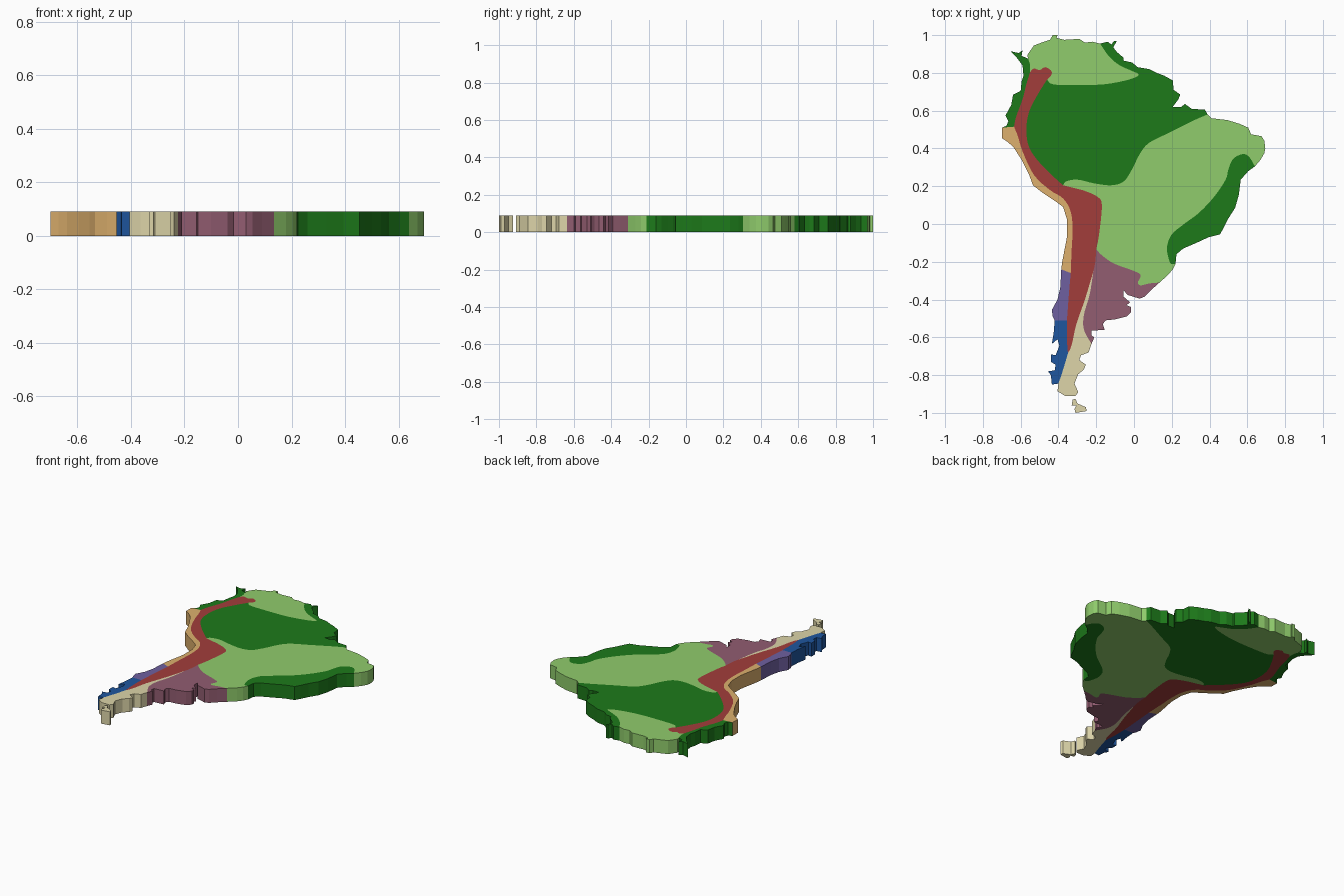
import bpy, bmesh
from mathutils import Vector

HEIGHT = 0.09
lines = {}


def coast(name, *v):
    """Jagged polyline, stored as x, y pairs."""
    lines[name] = [Vector(p) for p in zip(v[::2], v[1::2])]


def border(name, *v, steps=4):
    """Smooth curve (Catmull-Rom) shared by two neighbouring regions."""
    p = [Vector(q) for q in zip(v[::2], v[1::2])]
    e = [2 * p[0] - p[1]] + p + [2 * p[-1] - p[-2]]
    out = []
    for a, b, c, d in zip(e, e[1:], e[2:], e[3:]):
        for i in range(steps):
            t = i / steps
            out.append(0.5 * (2 * b + (c - a) * t + (2 * a - 5 * b + 4 * c - d) * t**2
                              + (3 * b - a - 3 * c + d) * t**3))
    lines[name] = out + [p[-1]]


# Coastline, clockwise from the north-west
coast("c_north", -.56, .875, -.565, .895, -.53, .945, -.49, .96, -.445, .975, -.43, 1, -.405, 1, -.41, .985,
      -.37, .975, -.29, .98, -.26, .96, -.22, .965, -.18, .955)
coast("c_rainforest", -.18, .955, -.14, .965, -.12, .95, -.105, .97, -.09, .97, -.11, .935, -.09, .91,
      -.055, .88, -.055, .865, -.01, .855, .02, .83, .08, .82, .12, .80, .16, .785, .205, .76, .21, .71,
      .245, .685, .235, .66, .205, .62, .25, .62, .27, .635, .305, .61, .375, .605, .39, .58)
coast("c_northeast", .39, .58, .41, .56, .495, .55, .56, .53, .605, .51, .62, .475, .675, .465,
      .69, .44, .695, .40, .69, .375, .67, .34, .64, .305)
coast("c_forest", .64, .305, .605, .28, .565, .235, .555, .155, .535, .085, .50, .03, .475, -.02,
      .455, -.055, .395, -.07, .33, -.10, .26, -.13, .225, -.16, .22, -.21)
coast("c_southeast", .22, -.21, .205, -.24, .18, -.27, .135, -.31)
coast("c_grassland", .135, -.31, .09, -.35, .055, -.385, .03, -.395, -.035, -.375, -.055, -.35, -.055, -.385,
      -.02, -.415, -.04, -.43, -.015, -.44, -.015, -.465, -.04, -.49, -.10, -.505, -.15, -.51, -.165, -.53,
      -.155, -.56, -.225, -.565, -.225, -.59, -.21, -.60, -.225, -.635)
coast("c_steppe", -.225, -.635, -.24, -.68, -.28, -.695, -.29, -.72, -.255, -.745, -.265, -.77, -.295, -.795,
      -.315, -.845, -.295, -.89, -.31, -.91, -.365, -.91, -.405, -.885, -.40, -.845)
coast("c_fjords", -.40, -.845, -.435, -.85, -.44, -.80, -.455, -.78, -.42, -.775, -.415, -.745, -.44, -.73,
      -.44, -.69, -.415, -.695, -.395, -.645, -.405, -.61, -.435, -.635, -.425, -.575, -.42, -.51)
coast("c_scrub", -.42, -.51, -.43, -.49, -.435, -.455, -.405, -.40, -.39, -.335, -.385, -.24)
coast("c_desert", -.385, -.24, -.38, -.20, -.355, -.07, -.355, .025, -.375, .09, -.415, .12, -.49, .17,
      -.535, .205, -.555, .26, -.595, .34, -.64, .41, -.67, .435, -.70, .455, -.70, .51)
coast("c_west", -.70, .51, -.675, .52, -.665, .545, -.68, .575, -.65, .63, -.64, .685, -.60, .705, -.595, .755,
      -.585, .785, -.59, .84, -.62, .88, -.655, .915, -.61, .905, -.59, .92, -.595, .89, -.56, .875)

# Inner borders
border("west_north", -.55, .805, -.55, .84, -.56, .875)
border("north_rain", -.46, .765, -.43, .74, -.315, .735, -.155, .74, -.025, .765, .025, .79, -.01, .81,
       -.075, .84, -.13, .885, -.18, .955)
border("rain_savanna", .39, .58, .32, .55, .19, .485, .08, .43, .03, .37, -.01, .29, -.055, .225, -.12, .205,
       -.21, .215, -.30, .235, -.36, .225, -.375, .205)
border("forest_savanna", .64, .305, .61, .355, .575, .37, .525, .345, .50, .29, .485, .235, .425, .145,
       .345, .06, .265, 0, .20, -.055, .175, -.12, .18, -.17, .195, -.21, .22, -.21)
border("savanna_grass", .135, -.31, .08, -.315, .035, -.325, .02, -.31, .035, -.27, -.01, -.245,
       -.105, -.21, -.165, -.17, -.20, -.135)
border("grass_steppe", -.215, -.25, -.235, -.375, -.265, -.48, -.265, -.56, -.225, -.635)
border("steppe_fjords", -.35, -.685, -.375, -.77, -.40, -.845)
coast("fjords_scrub", -.42, -.51, -.355, -.51)
coast("scrub_desert", -.385, -.24, -.335, -.26)
coast("desert_west", -.70, .51, -.635, .515)

# Mountain range edges
border("m_west", -.55, .805, -.57, .74, -.59, .66, -.625, .565, -.635, .515)
border("m_desert", -.635, .515, -.615, .465, -.59, .385, -.53, .26, -.445, .18, -.375, .135, -.335, .065,
       -.325, -.03, -.33, -.135, -.335, -.26)
border("m_scrub", -.335, -.26, -.345, -.375, -.355, -.51)
border("m_fjords", -.355, -.51, -.355, -.61, -.35, -.685)
border("m_steppe", -.35, -.685, -.33, -.64, -.305, -.53, -.26, -.40, -.215, -.25)
border("m_grass", -.215, -.25, -.205, -.20, -.20, -.135)
border("m_savanna", -.20, -.135, -.185, -.055, -.17, .10, -.195, .145, -.26, .175, -.315, .19, -.375, .205)
border("m_rain", -.375, .205, -.42, .245, -.50, .325, -.555, .405, -.57, .50, -.555, .595, -.51, .685, -.46, .765)
border("m_north", -.46, .765, -.44, .785, -.437, .81, -.47, .83, -.50, .815, -.53, .823, -.55, .805)

# Southern island
coast("island", -.325, -.93, -.31, -.925, -.30, -.95, -.255, -.97, -.25, -.99, -.31, -1, -.315, -.98,
      -.305, -.96, -.33, -.96, -.325, -.93)


def material(name, hexcode):
    def lin(c):
        return c / 12.92 if c < .04045 else ((c + .055) / 1.055) ** 2.4
    m = bpy.data.materials.new(name)
    m.diffuse_color = [lin(int(hexcode[i:i + 2], 16) / 255) for i in (0, 2, 4)] + [1]
    return m


def region(name, mat, chain):
    """Join border lines ('-' means reversed) into an outline and extrude it."""
    pts = []
    for key in chain.split():
        seg = lines[key.lstrip("-")]
        pts += (seg[::-1] if key[0] == "-" else seg)[:-1]
    bm = bmesh.new()
    face = bm.faces.new([bm.verts.new((p.x, p.y, 0)) for p in pts])
    new = bmesh.ops.extrude_face_region(bm, geom=[face], use_keep_orig=True)["geom"]
    top = [v for v in new if isinstance(v, bmesh.types.BMVert)]
    bmesh.ops.translate(bm, verts=top, vec=(0, 0, HEIGHT))
    bmesh.ops.recalc_face_normals(bm, faces=bm.faces)
    me = bpy.data.meshes.new(name)
    bm.to_mesh(me)
    bm.free()
    me.materials.append(mat)
    bpy.context.collection.objects.link(bpy.data.objects.new(name, me))


dark = material("dark_green", "1D7A1A")
light = material("light_green", "90CC6C")
sand = material("beige", "DDD5A9")

# Regions
region("northern_savanna", light, "c_north -north_rain m_north west_north")
region("rainforest", dark, "c_rainforest rain_savanna m_rain north_rain")
region("central_savanna", light,
       "c_northeast forest_savanna c_southeast savanna_grass m_savanna -rain_savanna")
region("coastal_forest", dark, "c_forest -forest_savanna")
region("grassland", material("mauve", "925D71"), "c_grassland -grass_steppe m_grass -savanna_grass")
region("steppe", sand, "c_steppe -steppe_fjords m_steppe grass_steppe")
region("southern_island", sand, "island")
region("fjord_forest", material("blue", "1E569F"), "c_fjords fjords_scrub m_fjords steppe_fjords")
region("scrubland", material("violet", "6F60A0"), "c_scrub scrub_desert m_scrub -fjords_scrub")
region("coastal_desert", material("orange", "DDB06D"), "c_desert desert_west m_desert -scrub_desert")
region("western_forest", dark, "c_west -west_north m_west -desert_west")
region("mountain_range", material("red", "A23D3B"),
       "m_west m_desert m_scrub m_fjords m_steppe m_grass m_savanna m_rain m_north")
